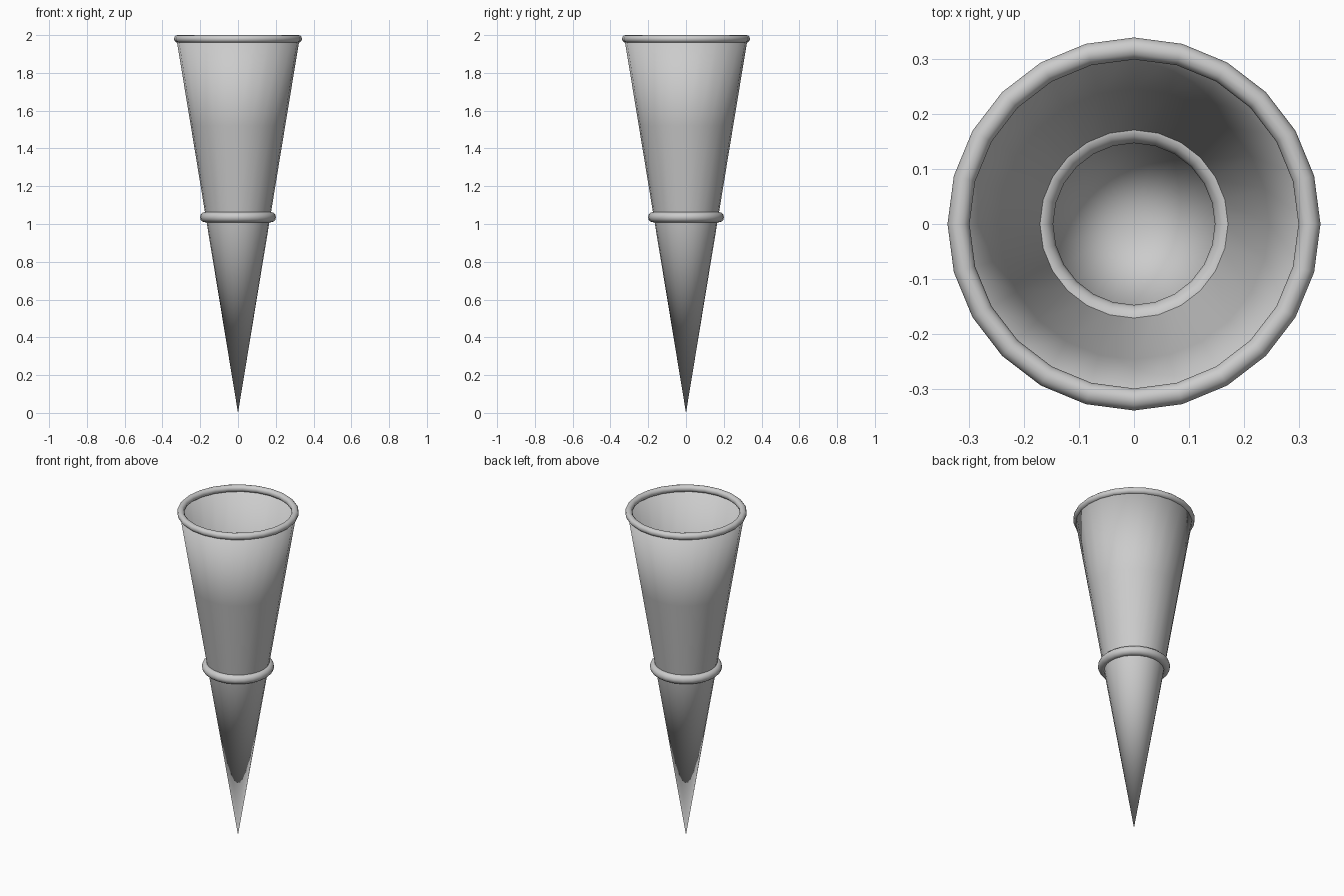
import bpy, bmesh, math

cube = bpy.data.objects.get("Cube")
if cube:
    bpy.data.objects.remove(cube)

SIDES = 24

grey = bpy.data.materials.new("plain_grey")
grey.use_nodes = True
grey.diffuse_color = (0.6, 0.6, 0.6, 1)
grey.node_tree.nodes["Principled BSDF"].inputs["Base Color"].default_value = grey.diffuse_color


def lathe(name, profile, closed=False):
    """Spin an (r, z) profile around the vertical axis."""
    bm = bmesh.new()
    verts = [bm.verts.new((r, 0, z)) for r, z in profile]
    pairs = list(zip(verts, verts[1:]))
    if closed:
        pairs.append((verts[-1], verts[0]))
    edges = [bm.edges.new(p) for p in pairs]
    bmesh.ops.spin(bm, geom=verts + edges, cent=(0, 0, 0), axis=(0, 0, 1),
                   angle=math.tau, steps=SIDES, use_merge=True)
    bmesh.ops.remove_doubles(bm, verts=bm.verts, dist=0.0005)
    bmesh.ops.recalc_face_normals(bm, faces=bm.faces)
    mesh = bpy.data.meshes.new(name)
    bm.to_mesh(mesh)
    bm.free()
    mesh.materials.append(grey)
    mesh.shade_smooth()
    obj = bpy.data.objects.new(name, mesh)
    bpy.context.collection.objects.link(obj)
    return obj


def ring(name, radius, tube, z, steps=12):
    """Round band that wraps the cone."""
    angles = [math.tau * i / steps for i in range(steps)]
    return lathe(name, [(radius + tube * math.cos(a), z + tube * math.sin(a))
                        for a in angles], closed=True)


# Hollow cone: outer wall from the tip to the mouth, then a thin inner wall
lathe("cone_shell", [(0, 0), (0.168, 1.02), (0.25, 1.52), (0.326, 1.98),
                     (0.322, 1.98), (0.246, 1.52), (0.164, 1.02), (0, 0.02)])

# Rolled rim at the mouth and band around the middle
ring("mouth_rim", 0.319, 0.02, 1.98)
ring("middle_band", 0.174, 0.027, 1.036)
